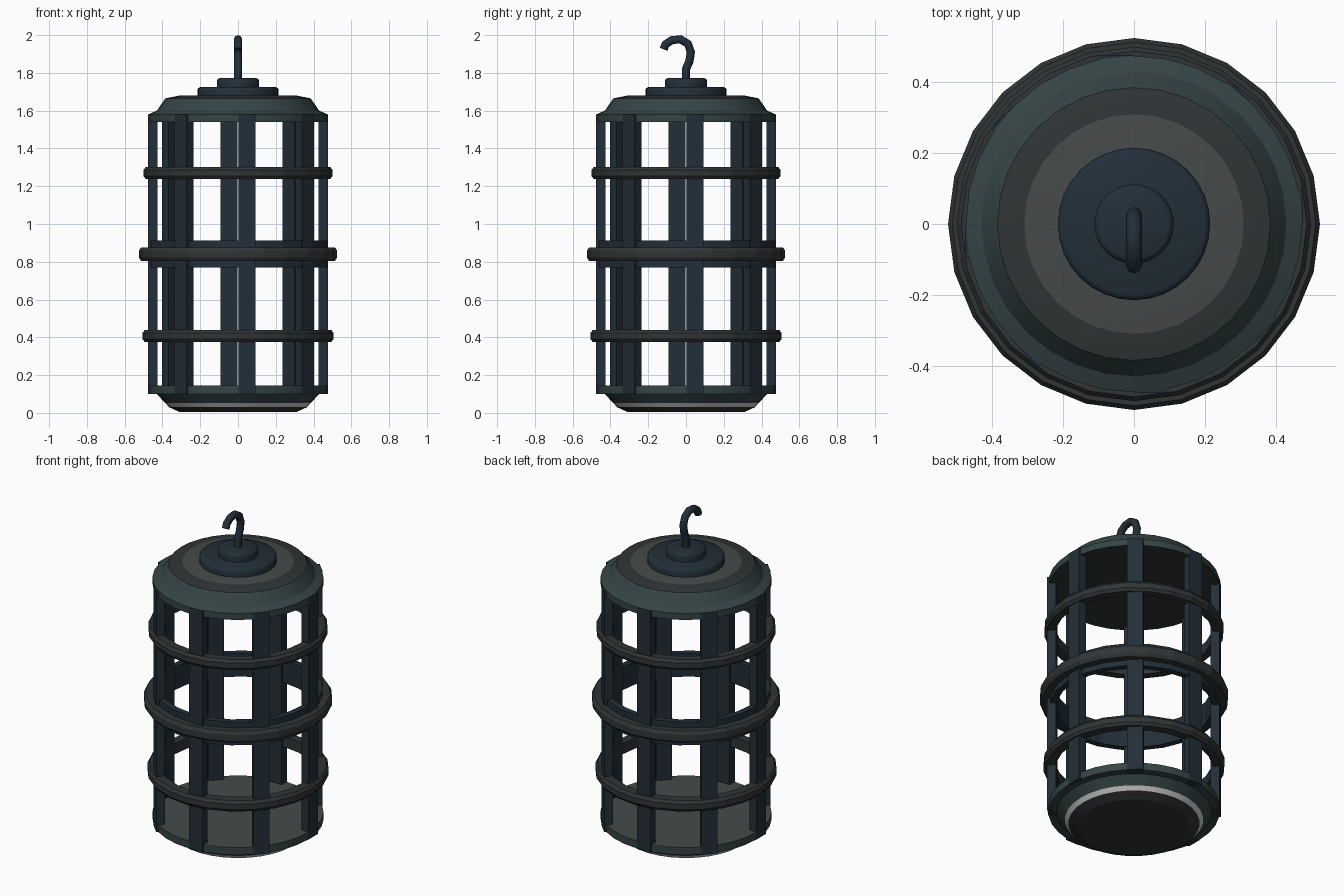
import bpy, bmesh, math
from mathutils import Matrix

if "Cube" in bpy.data.objects:
    bpy.data.objects.remove(bpy.data.objects["Cube"])


def material(name, rgb):
    m = bpy.data.materials.new(name)
    m.diffuse_color = (*rgb, 1)
    m.use_nodes = True
    m.node_tree.nodes["Principled BSDF"].inputs["Base Color"].default_value = m.diffuse_color
    return m


NAVY = material("navy_metal", (0.016, 0.028, 0.040))
TEAL = material("teal_metal", (0.036, 0.058, 0.060))
GREY = material("grey_metal", (0.030, 0.035, 0.037))
STONE = material("pale_grey_metal", (0.060, 0.068, 0.066))
LIGHT = material("light_strip", (0.60, 0.60, 0.60))


def finish(name, bm, mats, smooth=30):
    bmesh.ops.recalc_face_normals(bm, faces=bm.faces)
    me = bpy.data.meshes.new(name)
    bm.to_mesh(me)
    bm.free()
    ob = bpy.data.objects.new(name, me)
    bpy.context.collection.objects.link(ob)
    for m in mats:
        me.materials.append(m)
    if smooth:
        bpy.ops.object.select_all(action='DESELECT')
        ob.select_set(True)
        bpy.context.view_layer.objects.active = ob
        bpy.ops.object.shade_smooth_by_angle(angle=math.radians(smooth))
    return ob


def lathe(name, profile, sides, mats, closed=False, slots=None, smooth=30):
    """Revolve (radius, z) points around z; slots gives a material index per band."""
    bm = bmesh.new()
    rings = []
    for r, z in profile:
        rings.append([bm.verts.new((r * math.cos(a), r * math.sin(a), z))
                      for a in (2 * math.pi * i / sides for i in range(sides))])
    n = len(rings)
    for j in range(n if closed else n - 1):
        a, b = rings[j], rings[(j + 1) % n]
        for i in range(sides):
            k = (i + 1) % sides
            f = bm.faces.new((a[i], a[k], b[k], b[i]))
            f.material_index = slots[j + 1] if slots else 0
    if not closed:
        for ring, s in ((rings[0], 0), (rings[-1], -1)):
            bm.faces.new(ring).material_index = slots[s] if slots else 0
    return finish(name, bm, mats, smooth)


# Base and cap: stepped discs, first and last slots are the end faces
lathe("base", [(0.31, 0.005), (0.365, 0.03), (0.385, 0.052), (0.43, 0.10),
               (0.475, 0.10), (0.475, 0.145)], 32,
      [TEAL, GREY, STONE, LIGHT], slots=[1, 1, 3, 0, 0, 0, 2], smooth=20)
lathe("cap", [(0.475, 1.54), (0.475, 1.58), (0.43, 1.60), (0.385, 1.665),
              (0.31, 1.68)], 32,
      [TEAL, GREY, STONE], slots=[1, 0, 0, 0, 1, 2], smooth=20)

# Two rounded collars on the cap
for name, r, z0, z1 in (("lower_collar", 0.215, 1.67, 1.725),
                        ("upper_collar", 0.112, 1.715, 1.772)):
    lathe(name, [(r, z0), (r, z1 - 0.015), (r - 0.005, z1 - 0.005),
                 (r - 0.016, z1)], 32, [NAVY], smooth=40)

# Upright bars, each set to one side of its radial line
bm = bmesh.new()
for i in range(8):
    m = (Matrix.Rotation(i * math.pi / 4, 4, 'Z')
         @ Matrix.Translation((0.048, -0.452, 0.84))
         @ Matrix.Diagonal((0.09, 0.05, 1.48, 1)))
    bmesh.ops.create_cube(bm, size=1, matrix=m)
finish("upright_bars", bm, [NAVY], smooth=0)


# Hoops with chamfered outer edges
def hoop(name, outer, z, half, inner, mat):
    lathe(name, [(inner, z - half), (outer - 0.012, z - half),
                 (outer, z - half * 0.5), (outer, z + half * 0.5),
                 (outer - 0.012, z + half), (inner, z + half)], 24, [mat],
          closed=True, smooth=0)


hoop("upper_hoop", 0.50, 1.27, 0.032, 0.44, GREY)
hoop("middle_hoop", 0.525, 0.84, 0.036, 0.45, GREY)
hoop("lower_hoop", 0.505, 0.407, 0.033, 0.44, GREY)

# Wide inner band behind the middle hoop
lathe("middle_band", [(0.435, 0.77), (0.472, 0.77), (0.472, 0.912), (0.435, 0.912)],
      24, [NAVY], closed=True, smooth=0)

# Hanging hook
path = [(0, 1.76), (0, 1.82), (0.018, 1.862), (0.026, 1.91), (0.010, 1.954),
        (-0.03, 1.978), (-0.075, 1.973), (-0.108, 1.952), (-0.119, 1.925)]
cu = bpy.data.curves.new("hook", 'CURVE')
cu.dimensions = '3D'
sp = cu.splines.new('POLY')
sp.points.add(len(path) - 1)
for p, (y, z) in zip(sp.points, path):
    p.co = (0, y, z, 1)
cu.bevel_depth = 0.022
cu.bevel_resolution = 2
cu.use_fill_caps = True
cu.materials.append(NAVY)
bpy.context.collection.objects.link(bpy.data.objects.new("hook", cu))
